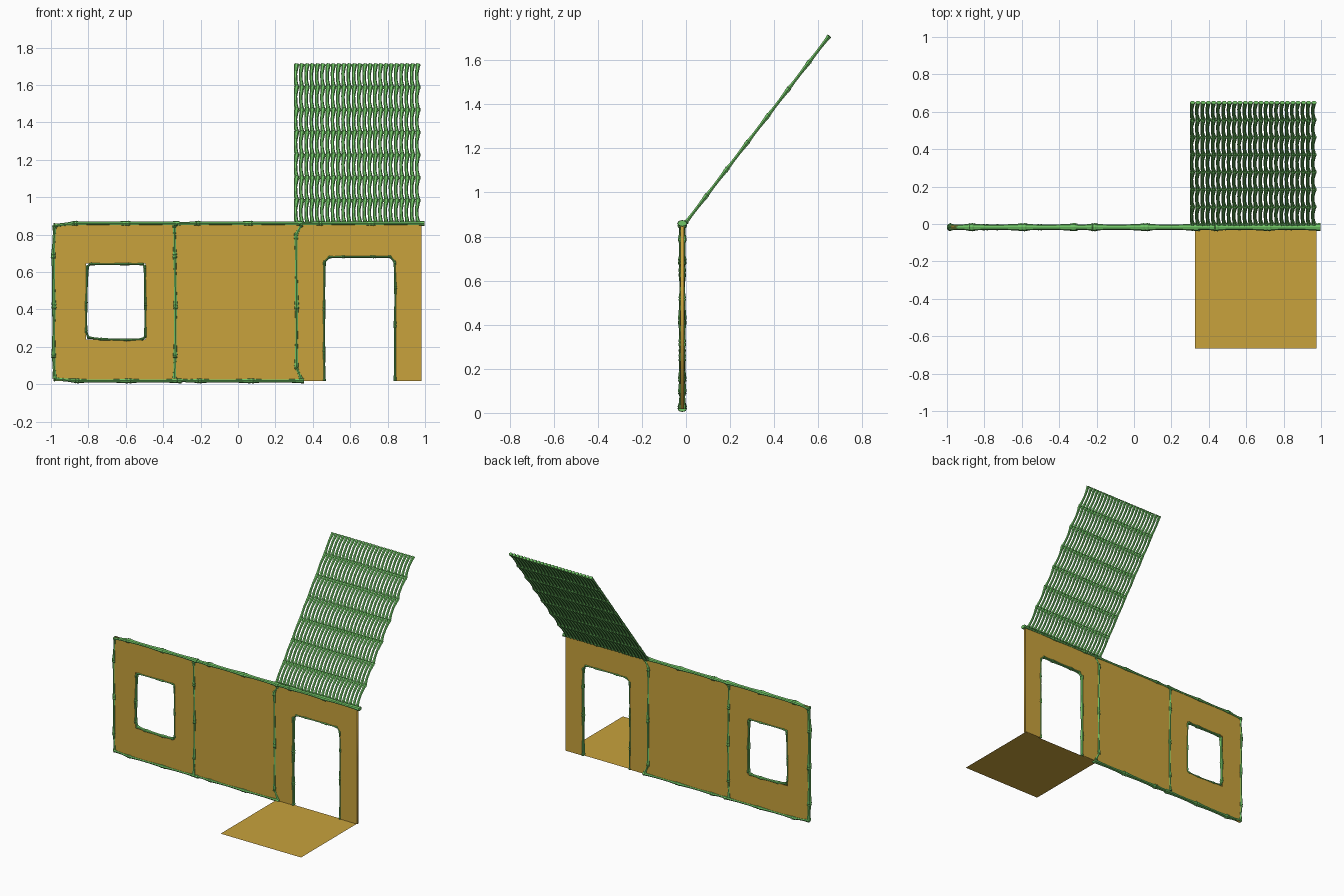
import bpy, bmesh
from math import sin, cos, pi
from mathutils import Vector

if "Cube" in bpy.data.objects:
    bpy.data.objects.remove(bpy.data.objects["Cube"])

WALL_Y = -0.017


def material(name, rgb):
    m = bpy.data.materials.new(name)
    m.diffuse_color = (*rgb, 1)
    m.use_nodes = True
    m.node_tree.nodes["Principled BSDF"].inputs["Base Color"].default_value = m.diffuse_color
    return m


CANE = material("green_cane", (0.16, 0.55, 0.13))
CLAY = material("ochre_panel", (0.58, 0.36, 0.045))

# radius of one bamboo segment between two nodes: (position, factor)
SEGMENT = [(0.0, 1.0), (0.04, 1.2), (0.07, 0.92), (0.3, 0.74),
           (0.6, 0.74), (0.9, 0.95), (0.97, 1.15)]


def bamboo(name, nodes, normal, depth, width, sides=8, bow=0.0, closed=False):
    """Sweep a flared oval section along a path whose points are bamboo nodes."""
    nodes = [Vector(p) for p in nodes]
    normal = Vector(normal).normalized()
    if closed:
        nodes.append(nodes[0])
    path = []
    for a, b in zip(nodes, nodes[1:]):
        side = (b - a).normalized().cross(normal)
        for t, f in SEGMENT:
            path.append((a.lerp(b, t) + side * bow * sin(pi * t), f))
    if not closed:
        path.append((nodes[-1], 1.1))
    bm = bmesh.new()
    rings, n = [], len(path)
    for i, (p, f) in enumerate(path):
        prev = path[i - 1][0] if i or closed else p
        nxt = path[(i + 1) % n][0] if i < n - 1 or closed else p
        side = (nxt - prev).normalized().cross(normal)
        rings.append([bm.verts.new(p + side * (cos(2 * pi * k / sides) * width * f)
                                   + normal * (sin(2 * pi * k / sides) * depth * f))
                      for k in range(sides)])
    for i in range(n if closed else n - 1):
        a, b = rings[i], rings[(i + 1) % n]
        for k in range(sides):
            j = (k + 1) % sides
            bm.faces.new((a[k], a[j], b[j], b[k]))
    if not closed:
        bm.faces.new(rings[0])
        bm.faces.new(rings[-1])
    bmesh.ops.recalc_face_normals(bm, faces=bm.faces)
    me = bpy.data.meshes.new(name)
    bm.to_mesh(me)
    bm.free()
    ob = bpy.data.objects.new(name, me)
    me.materials.append(CANE)
    bpy.context.collection.objects.link(ob)
    return ob


def in_wall(pts):
    return [(x, WALL_Y, z) for x, z in pts]


def panel(name, loops):
    """Flat wall slab from outlines in x, z; inner outlines become holes."""
    cu = bpy.data.curves.new(name, 'CURVE')
    cu.dimensions, cu.fill_mode, cu.extrude = '2D', 'BOTH', 0.008
    for pts in loops:
        s = cu.splines.new('POLY')
        s.points.add(len(pts) - 1)
        for p, (x, z) in zip(s.points, pts):
            p.co = (x, z, 0, 1)
        s.use_cyclic_u = True
    ob = bpy.data.objects.new(name, cu)
    ob.rotation_euler.x = pi / 2
    ob.location.y = WALL_Y
    cu.materials.append(CLAY)
    bpy.context.collection.objects.link(ob)
    bpy.ops.object.select_all(action='DESELECT')
    bpy.context.view_layer.objects.active = ob
    ob.select_set(True)
    bpy.ops.object.convert(target='MESH')


# wall panels with window and door openings
LOW, HIGH = 0.018, 0.86
X = [-0.98, -0.33, 0.325, 0.98]


def rect(x0, x1, z0, z1):
    return [(x0, z0), (x1, z0), (x1, z1), (x0, z1)]


door = [(0.462, LOW), (0.462, 0.655), (0.488, 0.682),
        (0.815, 0.682), (0.84, 0.655), (0.84, LOW)]
panel("window_wall", [rect(X[0], X[1], LOW, HIGH), rect(-0.812, -0.495, 0.24, 0.645)])
panel("plain_wall", [rect(X[1], X[2], LOW, HIGH)])
panel("door_wall", [[(X[2], LOW)] + door + [(X[3], LOW), (X[3], HIGH), (X[2], HIGH)]])

# floor sheet in front of the door
bpy.ops.mesh.primitive_plane_add(size=1, location=(0.65, -0.341, LOW))
floor = bpy.context.object
floor.name = "floor"
floor.scale = (0.65, 0.648, 1)
floor.data.materials.append(CLAY)

# top and bottom rails and posts
FRONT = (0, 1, 0)
for i, x in enumerate([-0.985, -0.33, 0.325]):
    offsets = (0.11, 0.39, 0.672)
    bamboo(f"top_rail_{i}", in_wall([(x, 0.848 if i == 0 else 0.858)]
           + [(x + d, 0.86) for d in offsets]), FRONT, 0.019, 0.0125)
    if i < 2:
        bamboo(f"bottom_rail_{i}", in_wall([(x, 0.03 if i == 0 else 0.021)]
               + [(x + d + 0.01, 0.019) for d in offsets]), FRONT, 0.018, 0.0125)
    xp, lean = ((-0.983, 0.004), (-0.334, -0.006), (0.314, 0.024))[i]
    bamboo(f"post_{i}", in_wall([(xp + lean, 0.85), (xp - 0.004, 0.8 if i == 2 else 0.69),
           (xp, 0.42), (xp - 0.002, 0.09 if i == 2 else 0.15), (xp + lean, 0.03)]),
           FRONT, 0.017, 0.012)

# window frame
bamboo("window_frame", in_wall([
    (-0.805, 0.63), (-0.79, 0.643), (-0.59, 0.643), (-0.51, 0.643), (-0.498, 0.63),
    (-0.495, 0.43), (-0.495, 0.255), (-0.51, 0.241), (-0.59, 0.237), (-0.735, 0.241),
    (-0.8, 0.25), (-0.812, 0.28), (-0.812, 0.43)]), FRONT, 0.015, 0.0075, closed=True)

# door frame
bamboo("door_frame", in_wall([
    (0.462, LOW), (0.46, 0.17), (0.46, 0.4), (0.462, 0.655), (0.488, 0.68),
    (0.56, 0.682), (0.73, 0.682), (0.815, 0.682), (0.838, 0.655), (0.842, 0.52),
    (0.84, 0.32), (0.84, LOW)]), FRONT, 0.015, 0.0075)

# sloping roof of parallel canes
eave, ridge = Vector((0.314, -0.002, 0.862)), Vector((0.314, 0.65, 1.71))
slope = ridge - eave
roof = bamboo("roof_canes", [eave.lerp(ridge, k / 7) for k in range(8)],
              (0, -slope.z, slope.y), 0.0105, 0.0125, sides=6, bow=-0.007)
arr = roof.modifiers.new("row", 'ARRAY')
arr.count = 24
arr.use_relative_offset = False
arr.use_constant_offset = True
arr.constant_offset_displace = (0.0282, 0, 0)
